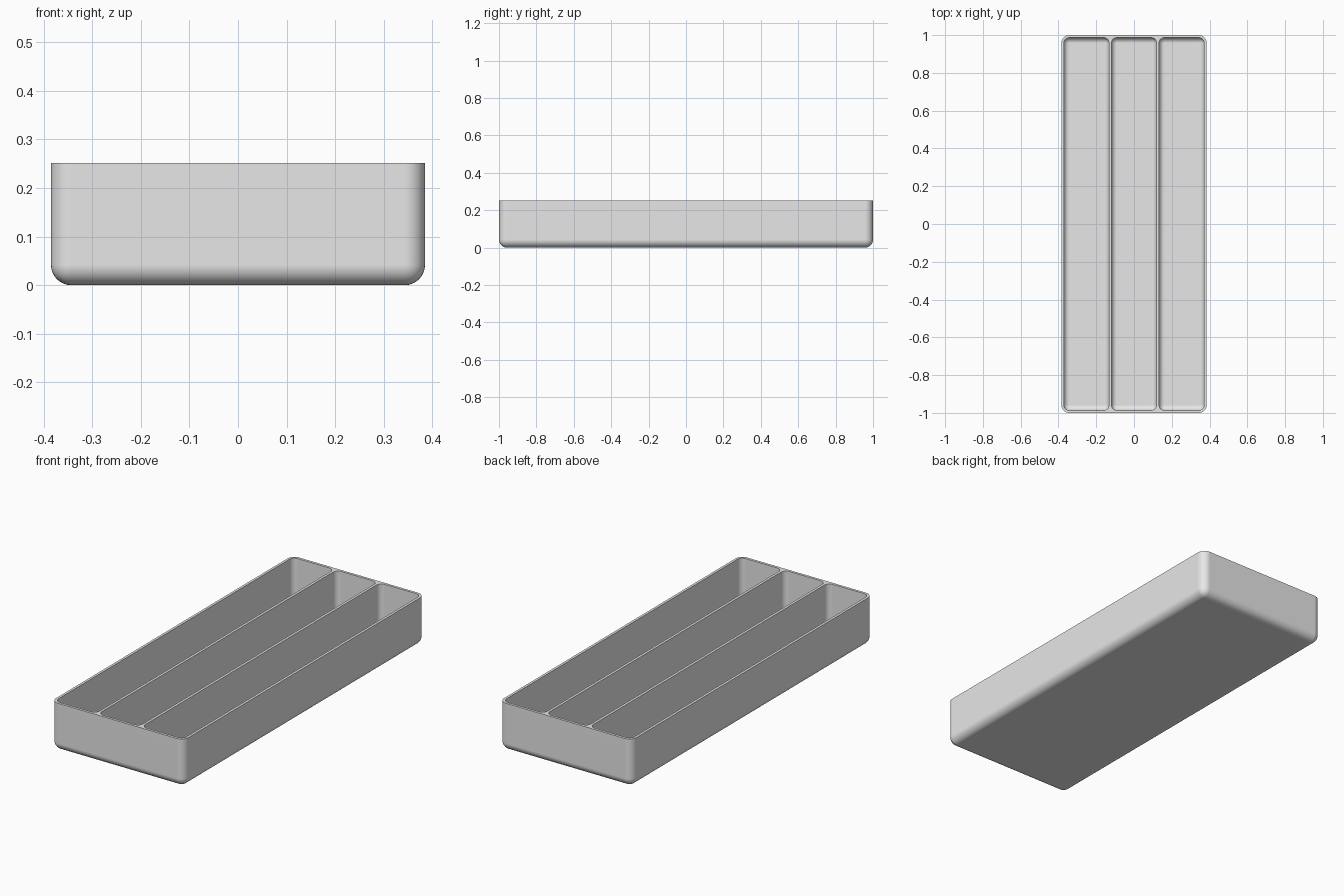
import bpy, bmesh
from math import radians

if "Cube" in bpy.data.objects:
    bpy.data.objects.remove(bpy.data.objects["Cube"], do_unlink=True)

WIDTH, LENGTH, HEIGHT = 0.77, 2.0, 0.252
WALL, RADIUS, BAYS = 0.0135, 0.042, 3


def add_shell(bm, x, width, length, bottom, radius, inward=False):
    """Open-topped box with rounded upright corners and bottom edges."""
    part = bmesh.new()
    bmesh.ops.create_cube(part, size=1)
    for v in part.verts:
        v.co.x = v.co.x * width + x
        v.co.y *= length
        v.co.z = HEIGHT if v.co.z > 0 else bottom
    edges = [e for e in part.edges if min(v.co.z for v in e.verts) < HEIGHT - 0.01]
    bmesh.ops.bevel(part, geom=edges, offset=radius, segments=8, profile=0.5,
                    affect='EDGES', clamp_overlap=True)
    top = [f for f in part.faces if f.calc_center_median().z > HEIGHT - 0.001]
    bmesh.ops.delete(part, geom=top, context='FACES_ONLY')
    if inward:
        bmesh.ops.reverse_faces(part, faces=part.faces[:])
    mesh = bpy.data.meshes.new("shell_part")
    part.to_mesh(mesh)
    part.free()
    bm.from_mesh(mesh)
    bpy.data.meshes.remove(mesh)


bm = bmesh.new()

# Outer body
add_shell(bm, 0, WIDTH, LENGTH, 0, RADIUS)

# Three long compartments
bay = (WIDTH - WALL * (BAYS + 1)) / BAYS
for i in range(BAYS):
    x = (i - (BAYS - 1) / 2) * (bay + WALL)
    add_shell(bm, x, bay, LENGTH - 2 * WALL, WALL, RADIUS - WALL, inward=True)

# Flat rim joining the walls and dividers
rim = [e for e in bm.edges if e.is_boundary]
bmesh.ops.triangle_fill(bm, edges=rim, use_beauty=True, normal=(0, 0, 1))
for f in bm.faces:
    if all(v.co.z > HEIGHT - 0.0001 for v in f.verts) and f.normal.z < 0:
        f.normal_flip()

mesh = bpy.data.meshes.new("divided_tray")
bm.to_mesh(mesh)
bm.free()
tray = bpy.data.objects.new("divided_tray", mesh)
bpy.context.collection.objects.link(tray)

# Plain grey plastic
grey = bpy.data.materials.new("light_grey")
grey.use_nodes = True
grey.diffuse_color = (0.8, 0.8, 0.8, 1)
grey.node_tree.nodes["Principled BSDF"].inputs["Base Color"].default_value = (0.8, 0.8, 0.8, 1)
mesh.materials.append(grey)

# Smooth corners with crisp rim
bpy.ops.object.select_all(action='DESELECT')
tray.select_set(True)
bpy.context.view_layer.objects.active = tray
bpy.ops.object.shade_smooth_by_angle(angle=radians(35))
weighted = tray.modifiers.new("even_shading", 'WEIGHTED_NORMAL')
weighted.keep_sharp = True
